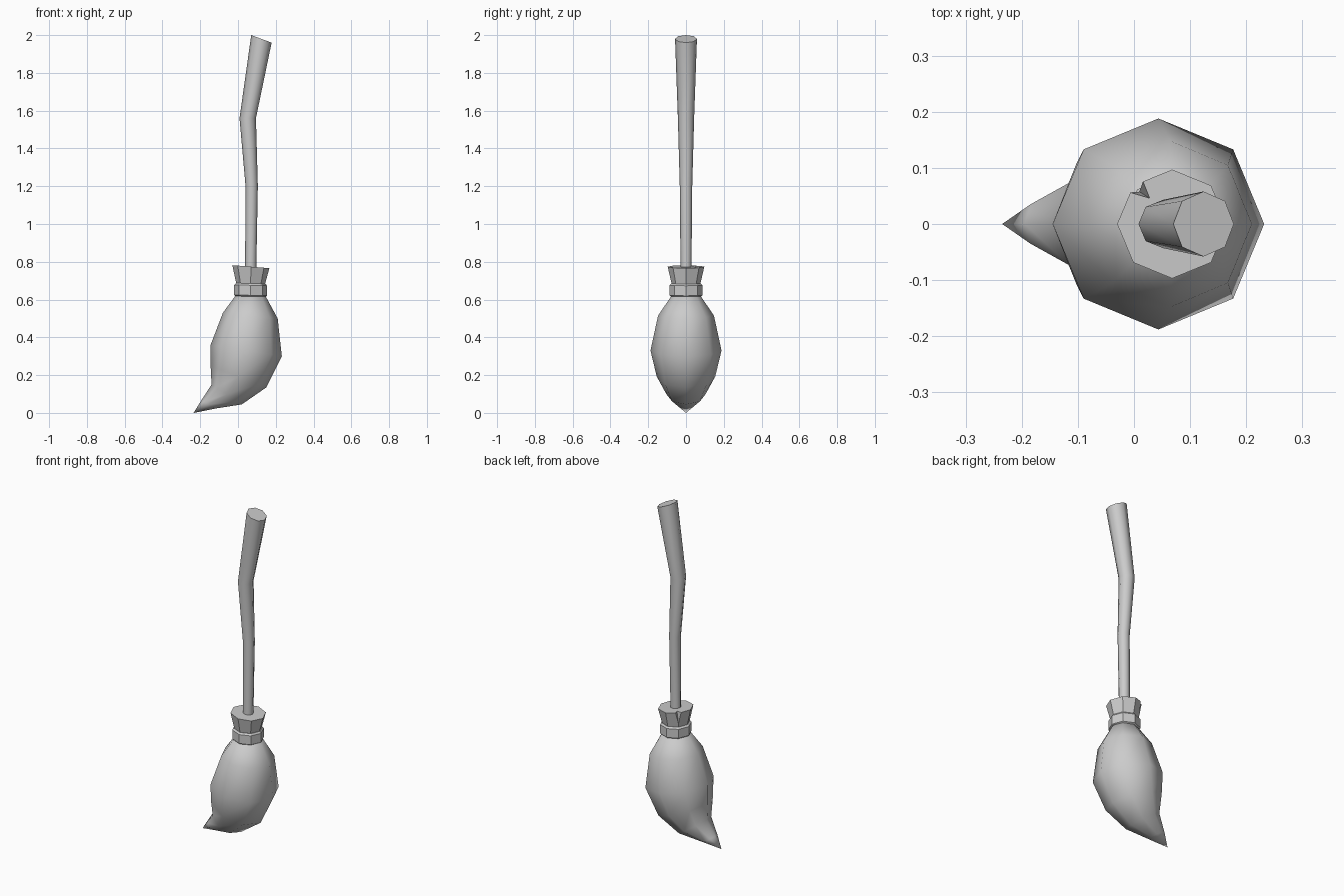
import bpy, bmesh, math
from mathutils import Vector

if "Cube" in bpy.data.objects:
    bpy.data.objects.remove(bpy.data.objects["Cube"])

grey = bpy.data.materials.new("plain grey")
grey.use_nodes = True
GREY = (0.6, 0.6, 0.6, 1)
grey.diffuse_color = GREY
grey.node_tree.nodes["Principled BSDF"].inputs["Base Color"].default_value = GREY


def ring(bm, left, right, depth, sides=8):
    """Tilted ring between two (x, z) points, with its own half depth in y."""
    a, b = Vector((left[0], 0, left[1])), Vector((right[0], 0, right[1]))
    mid, half = (a + b) / 2, (b - a) / 2
    return [bm.verts.new(mid + half * math.cos(t) + Vector((0, depth * math.sin(t), 0)))
            for t in (math.tau * i / sides for i in range(sides))]


def bridge(bm, low, high):
    n = len(low)
    for i in range(n):
        j = (i + 1) % n
        bm.faces.new((low[i], low[j], high[j], high[i]))


def finish(bm, name, angle):
    bmesh.ops.recalc_face_normals(bm, faces=bm.faces)
    mesh = bpy.data.meshes.new(name)
    bm.to_mesh(mesh)
    bm.free()
    obj = bpy.data.objects.new(name, mesh)
    bpy.context.collection.objects.link(obj)
    mesh.materials.append(grey)
    bpy.ops.object.select_all(action='DESELECT')
    obj.select_set(True)
    bpy.context.view_layer.objects.active = obj
    bpy.ops.object.shade_smooth_by_angle(angle=math.radians(angle))
    return obj


def loft(name, sections, angle, tip=None):
    """Skin a list of rings from bottom to top, closing both ends."""
    bm = bmesh.new()
    rings = [ring(bm, *s) for s in sections]
    for low, high in zip(rings, rings[1:]):
        bridge(bm, low, high)
    if tip:
        point = bm.verts.new(tip)
        for i, v in enumerate(rings[0]):
            bm.faces.new((v, point, rings[0][(i + 1) % 8]))
    else:
        bm.faces.new(rings[0])
    bm.faces.new(rings[-1])
    return finish(bm, name, angle)


# Crooked handle, widening towards the top
loft("handle", [
    ((0.037, 0.66), (0.095, 0.66), 0.028),
    ((0.040, 1.20), (0.105, 1.20), 0.033),
    ((0.008, 1.56), (0.095, 1.56), 0.043),
    ((0.070, 2.00), (0.178, 1.96), 0.058),
], 60)

# Bristle bundle, sweeping to a bent tip
loft("bristles", [
    ((-0.195, 0.065), (-0.12, 0.023), 0.050),
    ((-0.14, 0.15), (0.02, 0.045), 0.103),
    ((-0.145, 0.25), (0.15, 0.135), 0.155),
    ((-0.145, 0.36), (0.232, 0.30), 0.188),
    ((-0.08, 0.53), (0.21, 0.50), 0.148),
    ((-0.01, 0.625), (0.145, 0.62), 0.075),
], 75, tip=(-0.235, 0, 0))

# Binding band with softened rims
loft("binding_band", [
    ((-0.010, 0.615), (0.146, 0.615), 0.078),
    ((-0.020, 0.625), (0.154, 0.620), 0.087),
    ((-0.020, 0.678), (0.154, 0.673), 0.087),
    ((-0.010, 0.687), (0.146, 0.683), 0.078),
], 30)

# Flared collar with a V notch in its back corner
bm = bmesh.new()
low = ring(bm, (-0.006, 0.67), (0.140, 0.67), 0.073)
high = ring(bm, (-0.030, 0.782), (0.166, 0.766), 0.097)
bridge(bm, low, high)
corner = high[3]
rim_a = bm.verts.new(corner.co.lerp(high[2].co, 0.25))
rim_b = bm.verts.new(corner.co.lerp(high[4].co, 0.18))
inner = bm.verts.new((0.028, 0.046, 0.775))
corner.co = corner.co.lerp(low[3].co, 0.65)
for face in [f for f in bm.faces if corner in f.verts]:
    bm.faces.remove(face)
for loop in ((low[2], low[3], corner, rim_a, high[2]),
             (low[3], low[4], high[4], rim_b, corner),
             (rim_a, corner, inner), (inner, corner, rim_b),
             high[:3] + [rim_a, inner, rim_b] + high[4:], low):
    bm.faces.new(loop)
finish(bm, "collar", 30)
